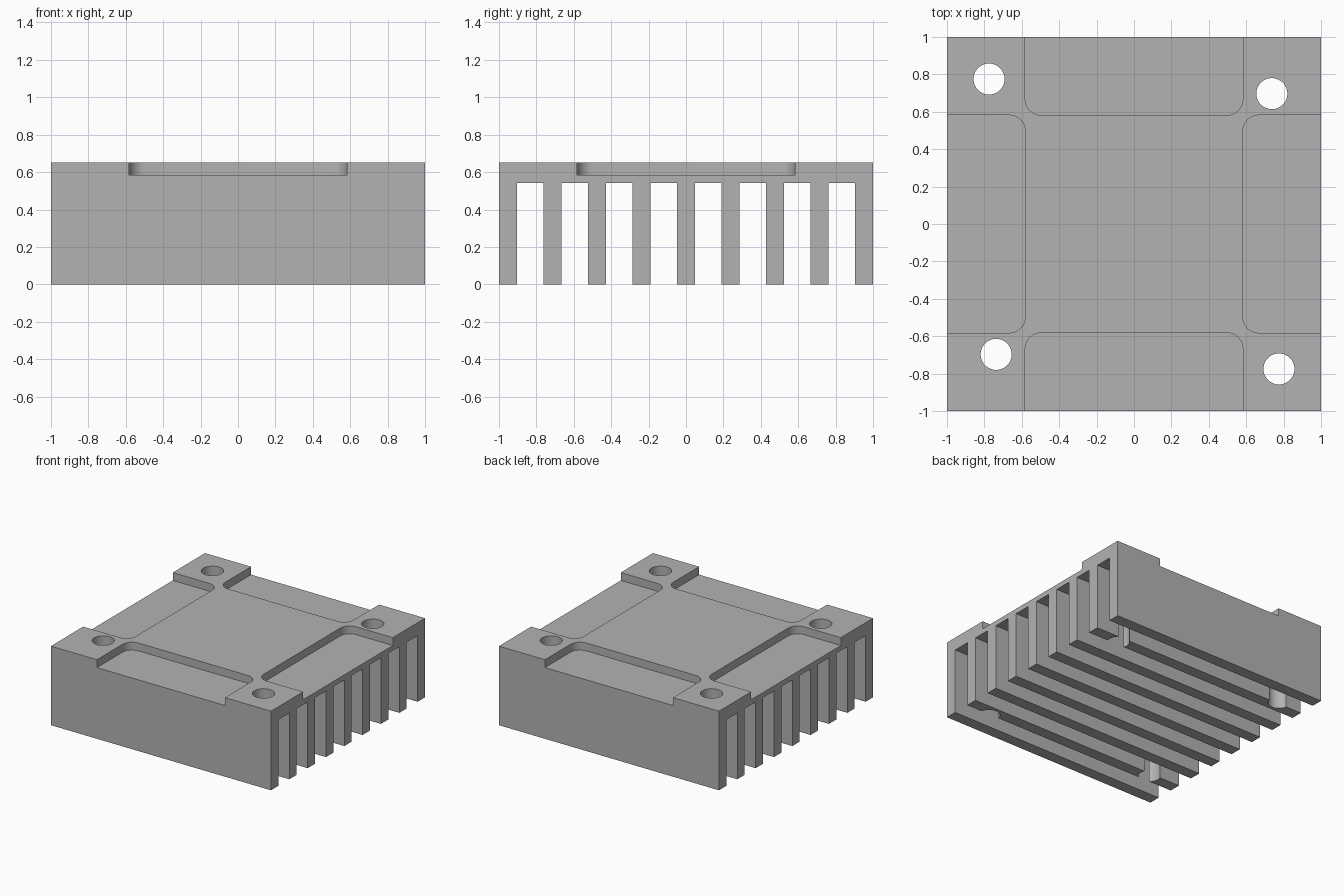
import bpy
import bmesh
from math import sin, cos, pi
from mathutils import Matrix, Vector

HEIGHT, SLOT_TOP, POCKET_FLOOR = 0.65, 0.543, 0.585
FINS, PITCH = 9, 0.238
FIN_W = 2 - (FINS - 1) * PITCH
INNER, FILLET, HOLE_R = 0.582, 0.085, 0.083

cube = bpy.data.objects.get("Cube")
if cube:
    bpy.data.objects.remove(cube)

metal = bpy.data.materials.new("grey metal")
metal.use_nodes = True
metal.diffuse_color = (0.45, 0.45, 0.45, 1)
metal.node_tree.nodes["Principled BSDF"].inputs["Base Color"].default_value = metal.diffuse_color


def prism(bm, points, direction):
    """Extrude a closed outline along a direction."""
    face = bm.faces.new([bm.verts.new(p) for p in points])
    new = bmesh.ops.extrude_face_region(bm, geom=[face])["geom"]
    bmesh.ops.translate(bm, vec=direction, verts=[v for v in new if isinstance(v, bmesh.types.BMVert)])


def make_object(name, bm):
    bmesh.ops.recalc_face_normals(bm, faces=bm.faces)
    mesh = bpy.data.meshes.new(name)
    bm.to_mesh(mesh)
    bm.free()
    mesh.materials.append(metal)
    obj = bpy.data.objects.new(name, mesh)
    bpy.context.collection.objects.link(obj)
    return obj


def arc(cx, cy, radius, start, end, steps):
    angles = [start + (end - start) * i / steps for i in range(steps + 1)]
    return [Vector((cx + radius * cos(a), cy + radius * sin(a), 0)) for a in angles]


# Finned block: comb profile drawn across y, extruded along x
profile = [(-1, -1, HEIGHT)]
for i in range(FINS):
    y = -1 + i * PITCH
    left, right = y, y + FIN_W
    if i > 0:
        profile.append((-1, left, SLOT_TOP))
    profile += [(-1, left, 0), (-1, right, 0)]
    if i < FINS - 1:
        profile.append((-1, right, SLOT_TOP))
profile.append((-1, 1, HEIGHT))
bm = bmesh.new()
prism(bm, profile, Vector((2, 0, 0)))
heat_sink = make_object("heat_sink", bm)

# Cutters: a filleted pocket on each edge and four through holes
bm = bmesh.new()
c = INNER - FILLET
outline = [Vector((-INNER, 1.1, 0))]
outline += arc(-c, INNER + FILLET, FILLET, pi, 1.5 * pi, 8)
outline += arc(c, INNER + FILLET, FILLET, 1.5 * pi, 2 * pi, 8)
outline.append(Vector((INNER, 1.1, 0)))
for turn in range(4):
    spin = Matrix.Rotation(turn * pi / 2, 3, "Z")
    prism(bm, [spin @ p + Vector((0, 0, POCKET_FLOOR)) for p in outline], Vector((0, 0, 0.2)))
for x, y in ((-0.775, 0.775), (0.737, 0.697), (-0.737, -0.697), (0.775, -0.775)):
    ring = arc(x, y, HOLE_R, 0, 2 * pi, 48)[:-1]
    prism(bm, [p - Vector((0, 0, 0.1)) for p in ring], Vector((0, 0, 1)))
cutter = make_object("pocket_and_hole_cutter", bm)
cutter.hide_render = True

cut = heat_sink.modifiers.new("pockets and holes", "BOOLEAN")
cut.operation, cut.solver, cut.object = "DIFFERENCE", "EXACT", cutter

bpy.ops.object.select_all(action="DESELECT")
heat_sink.select_set(True)
bpy.context.view_layer.objects.active = heat_sink
bpy.ops.object.modifier_apply(modifier=cut.name)
bpy.data.objects.remove(cutter)
bpy.ops.object.shade_smooth_by_angle(angle=pi / 6)
